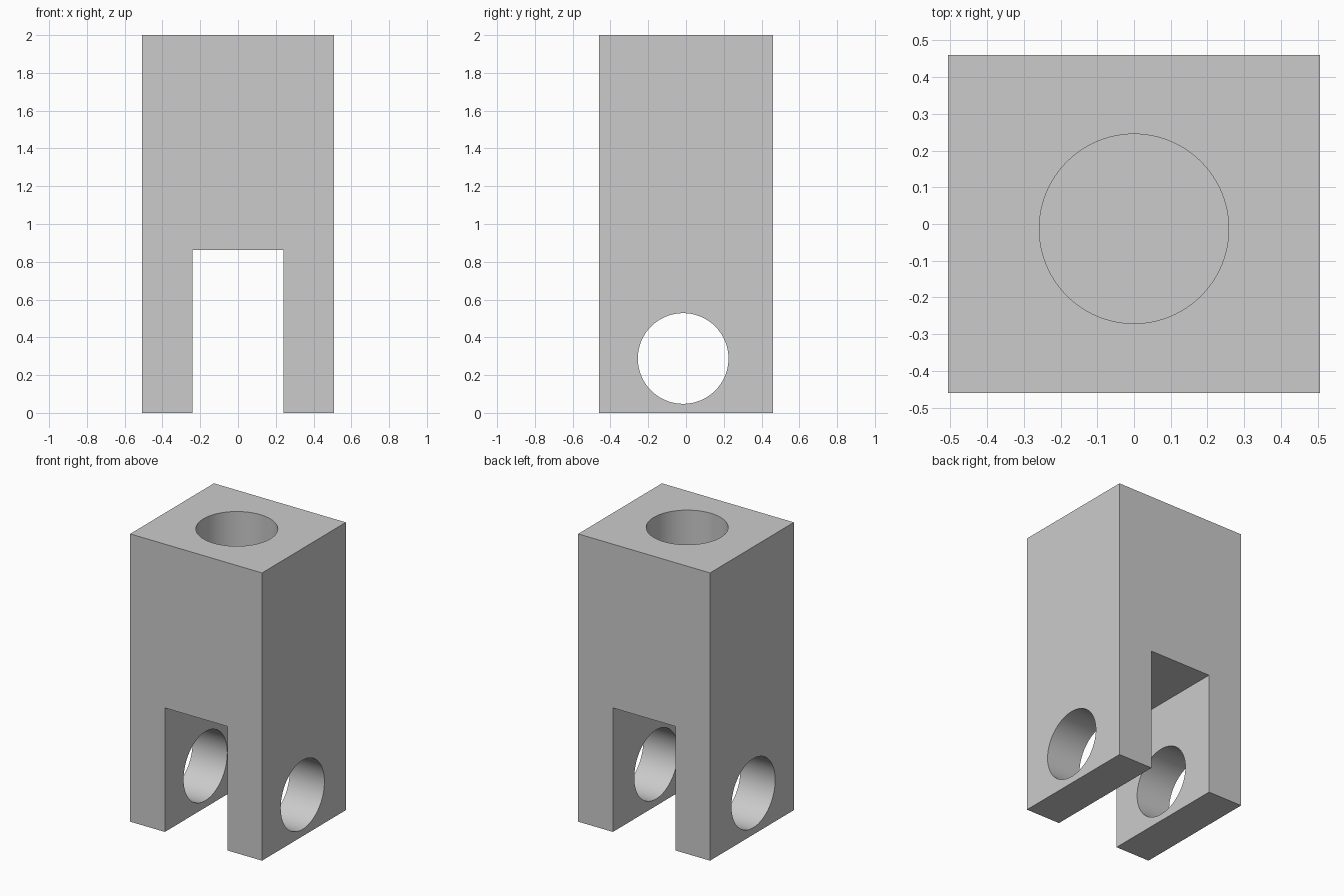
import bpy
import math

default = bpy.data.objects.get("Cube")
if default:
    bpy.data.objects.remove(default, do_unlink=True)

WIDTH, DEPTH, HEIGHT = 1.014, 0.92, 2.0
SLOT_WIDTH, SLOT_TOP = 0.48, 0.862
PIN_RADIUS, PIN_Y, PIN_Z = 0.24, -0.015, 0.288
BORE_RADIUS, BORE_Y, BORE_DEPTH = 0.258, -0.013, 0.8


def box(name, size, z_min):
    bpy.ops.mesh.primitive_cube_add(size=1, location=(0, 0, z_min + size[2] / 2))
    obj = bpy.context.object
    obj.name = name
    obj.scale = size
    bpy.ops.object.transform_apply(location=True, rotation=True, scale=True)
    return obj


def cylinder(name, radius, length, location, rotation=(0, 0, 0)):
    bpy.ops.mesh.primitive_cylinder_add(vertices=96, radius=radius, depth=length,
                                        location=location, rotation=rotation)
    obj = bpy.context.object
    obj.name = name
    bpy.ops.object.transform_apply(location=True, rotation=True, scale=True)
    return obj


def cut(target, cutter):
    cutter.hide_render = True
    mod = target.modifiers.new(cutter.name, 'BOOLEAN')
    mod.operation = 'DIFFERENCE'
    mod.solver = 'EXACT'
    mod.object = cutter
    bpy.context.view_layer.objects.active = target
    bpy.ops.object.modifier_apply(modifier=mod.name)
    bpy.data.objects.remove(cutter, do_unlink=True)


# Solid block
body = box("clevis_block", (WIDTH, DEPTH, HEIGHT), 0)

# Slot between the two prongs, open at the front, back and bottom
cut(body, box("slot_cutter", (SLOT_WIDTH, 2 * DEPTH, 1 + SLOT_TOP), -1))

# Pin hole through both prongs
cut(body, cylinder("pin_hole_cutter", PIN_RADIUS, 2 * WIDTH,
                   (0, PIN_Y, PIN_Z), (0, math.pi / 2, 0)))

# Blind bore in the top
cut(body, cylinder("bore_cutter", BORE_RADIUS, 2 * BORE_DEPTH, (0, BORE_Y, HEIGHT)))

# Plain grey over the whole part
grey = bpy.data.materials.new("light_grey")
grey.use_nodes = True
colour = (0.6, 0.6, 0.6, 1)
grey.diffuse_color = colour
grey.node_tree.nodes["Principled BSDF"].inputs["Base Color"].default_value = colour
body.data.materials.clear()
body.data.materials.append(grey)

# Smooth bores with crisp block edges
bpy.ops.object.select_all(action='DESELECT')
body.select_set(True)
bpy.context.view_layer.objects.active = body
bpy.ops.object.shade_smooth_by_angle(angle=math.radians(30))
